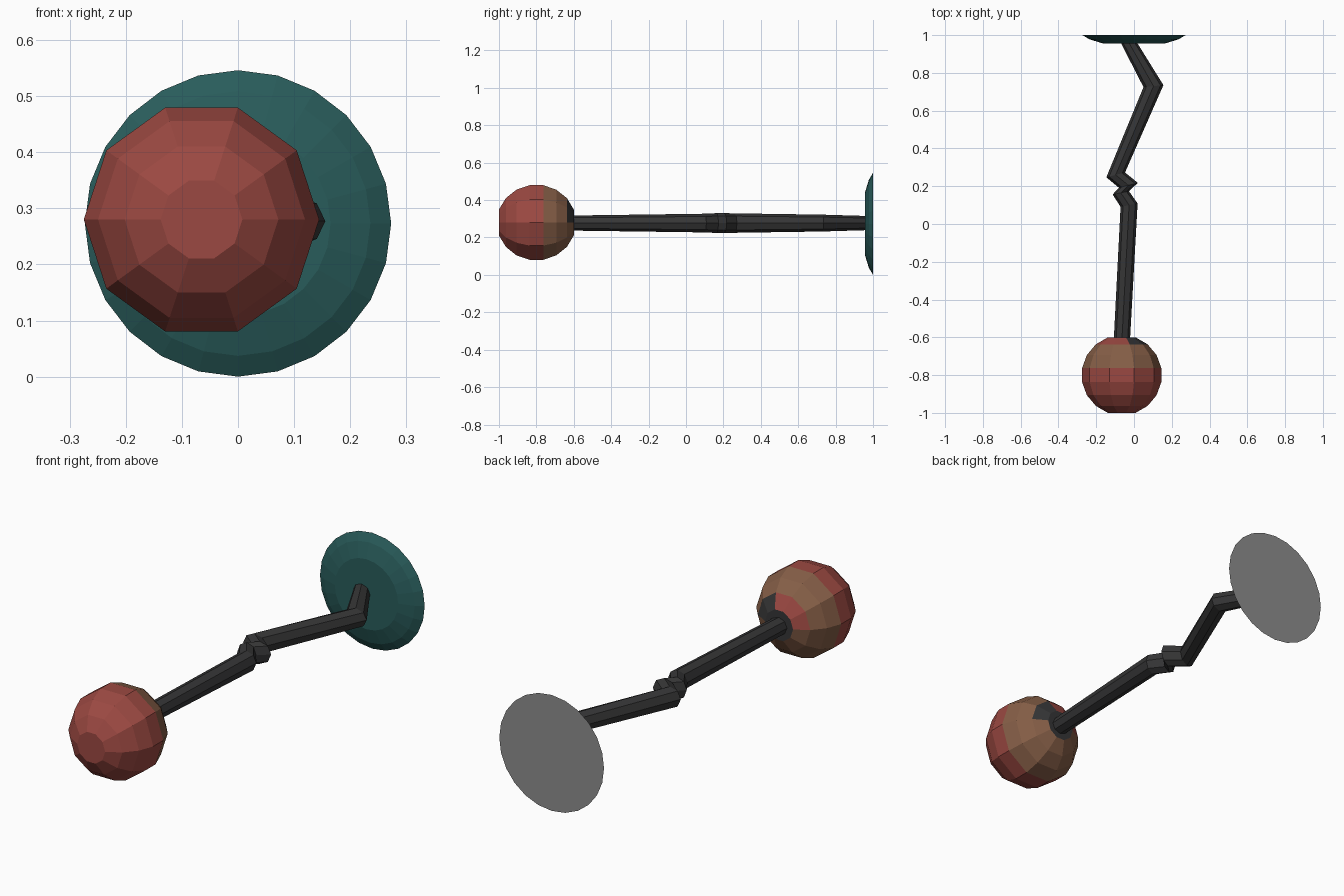
import bpy, bmesh, math
from mathutils import Vector

if "Cube" in bpy.data.objects:
    bpy.data.objects.remove(bpy.data.objects["Cube"])


def material(name, rgb):
    m = bpy.data.materials.new(name)
    m.diffuse_color = (*rgb, 1)
    m.use_nodes = True
    m.node_tree.nodes["Principled BSDF"].inputs["Base Color"].default_value = m.diffuse_color
    return m


RED = material("brick red", (0.33, 0.066, 0.054))
BROWN = material("warm brown", (0.235, 0.112, 0.062))
DARK = material("charcoal", (0.036, 0.036, 0.037))
TEAL = material("deep teal", (0.022, 0.107, 0.104))
GREY = material("mid grey", (0.27, 0.27, 0.27))


def loft(name, rings, mats, rule):
    """Skin a list of point rings, cap both ends and colour faces by a rule."""
    bm = bmesh.new()
    loops = [[bm.verts.new(p) for p in r] for r in rings]
    n = len(rings[0])
    for a, b in zip(loops, loops[1:]):
        for i in range(n):
            j = (i + 1) % n
            bm.faces.new((a[i], a[j], b[j], b[i]))
    bm.faces.new(loops[0][::-1])
    bm.faces.new(loops[-1])
    bmesh.ops.recalc_face_normals(bm, faces=bm.faces)
    for f in bm.faces:
        f.material_index = rule(f.calc_center_median(), f.normal)
    me = bpy.data.meshes.new(name)
    bm.to_mesh(me)
    bm.free()
    for m in mats:
        me.materials.append(m)
    ob = bpy.data.objects.new(name, me)
    bpy.context.collection.objects.link(ob)
    return ob


def ring(c, rx, rz, n, tilt=0.0):
    """Ring around the y axis; tilt swings its +x side towards +y."""
    pts = []
    for i in range(n):
        a = math.tau * i / n
        w = rx * math.cos(a)
        pts.append(Vector(c) + Vector((w * math.cos(tilt), w * math.sin(tilt), rz * math.sin(a))))
    return pts


# Round wall plate with a bevelled front and grey back
plate = [(0.956, 0.165), (0.978, 0.236), (1.0, 0.273)]
loft("wall_plate", [ring((0, y, 0.273), r, r, 24) for y, r in plate],
     [TEAL, GREY], lambda c, n: 1 if n.y > 0.9 else 0)

# Ball: a ten-sided faceted sphere with flat ends
BC = Vector((-0.065, -0.8, 0.28))
R = 0.213
angles = [math.radians(20 * k) for k in range(1, 9)]


def ball_colour(c, n):
    d = c - BC
    if d.y > 0.19:                       # flat end round the arm
        return 2
    if d.y > 0.17 and d.z > 0.02:        # patches above the arm
        return 0 if d.x < 0.02 else 2
    return 1 if d.y > 0.05 else 0


loft("ball", [ring(BC - Vector((0, R * math.cos(t), 0)), R * math.sin(t), R * math.sin(t), 10)
              for t in angles], [RED, BROWN, DARK], ball_colour)

# Kinked eight-sided arm: x, y, half width, half height, tilt
path = [(-0.065, -0.63, 0.043, 0.040, 0.0),
        (-0.026, 0.10, 0.046, 0.050, 0.2),
        (-0.070, 0.165, 0.044, 0.053, 0.2),
        (-0.030, 0.205, 0.052, 0.053, 0.25),
        (-0.097, 0.26, 0.051, 0.052, 0.25),
        (0.103, 0.73, 0.053, 0.045, 0.1),
        (-0.030, 0.965, 0.043, 0.038, 0.0)]
loft("arm", [ring((x, y, 0.277), w, h, 8, t) for x, y, w, h, t in path],
     [DARK], lambda c, n: 0)
